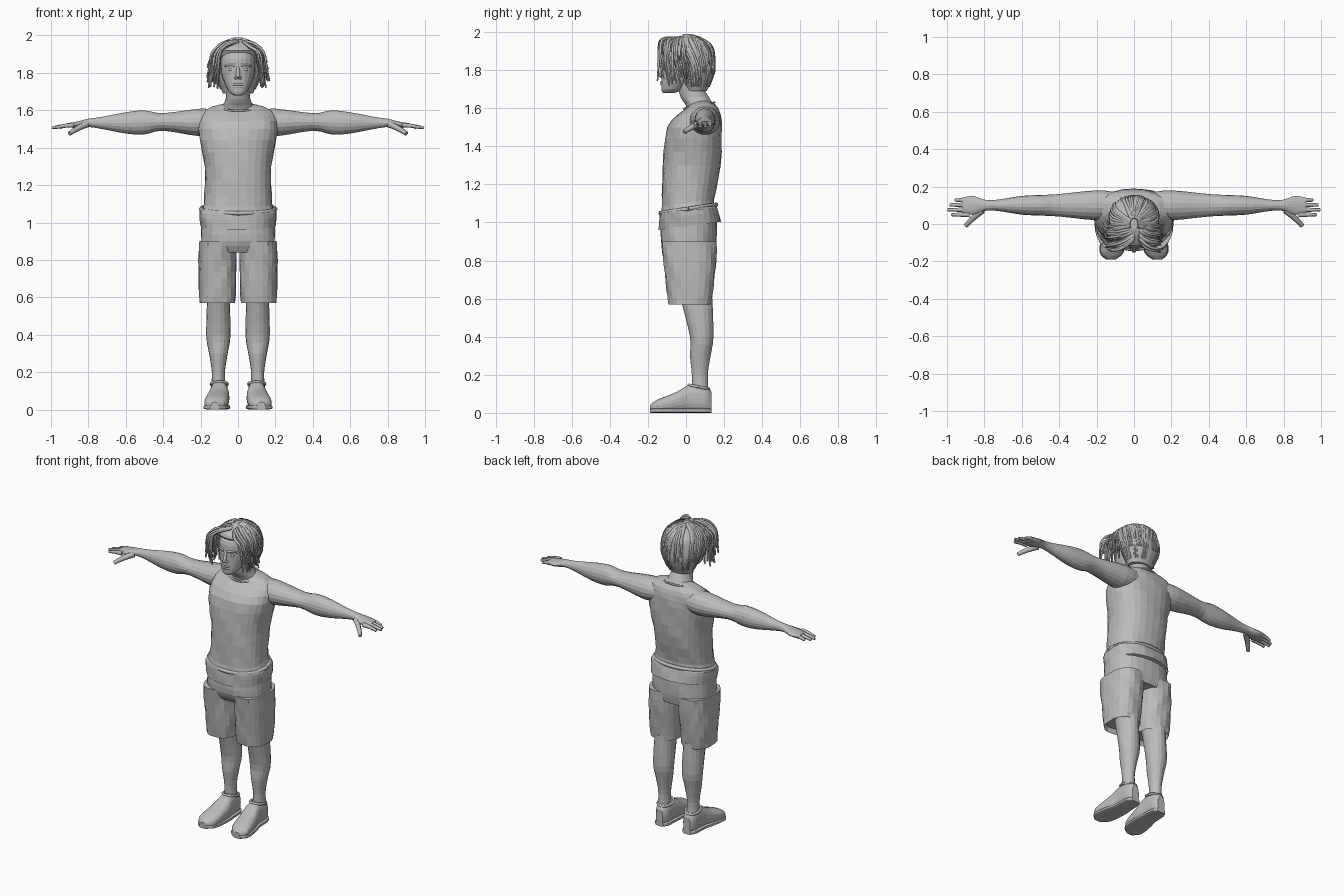
import bpy, bmesh, math, random
from mathutils import Vector

random.seed(4)
if "Cube" in bpy.data.objects:
    bpy.data.objects.remove(bpy.data.objects["Cube"], do_unlink=True)

shade = .5
GREY = (shade, shade, shade, 1)
grey = bpy.data.materials.new("plain grey")
grey.use_nodes = True
grey.diffuse_color = GREY
grey.node_tree.nodes["Principled BSDF"].inputs["Base Color"].default_value = GREY


def smooth_rings(rings, steps=3):
    """Catmull-Rom interpolation between neighbouring rings."""
    result = []
    last = len(rings) - 1
    for i in range(last):
        near = [rings[max(0, min(last, i + k))] for k in (-1, 0, 1, 2)]
        for step in range(steps):
            u = step / steps
            result.append([b + u / 2 * (c - a + u * (2 * a - 5 * b + 4 * c - d + u * (3 * (b - c) + d - a)))
                           for a, b, c, d in zip(*near)])
    return result + [rings[-1]]


def ring_point(axis, ring, angle, middle=0, power=2, swell=1):
    """Point on a rounded cross-section given as (position, half width, low, high)."""
    along, half, low, high = ring
    c, s = math.cos(angle), math.sin(angle)
    a = middle + swell * half * math.copysign(abs(c) ** (2 / power), c)
    b = (low + high) / 2 + swell * (high - low) / 2 * math.copysign(abs(s) ** (2 / power), s)
    return Vector({"x": (along, a, b), "y": (a, along, b), "z": (a, b, along)}[axis])


def loft(name, axis, rings, middle=0, power=2, sides=22, ripple=0, bend=None, hollow=False, mirror=False):
    """Skin a row of rings along an axis; bend moves each point, ripple adds cloth folds."""
    bm = bmesh.new()
    loops = []
    for ring in smooth_rings(rings):
        loop = []
        for k in range(sides):
            angle = math.tau * k / sides
            swell = 1 + ripple * math.sin(5 * angle + 26 * ring[0]) * math.sin(3 * angle + 9 * ring[0])
            point = ring_point(axis, ring, angle, middle, power, swell)
            if bend:
                bend(point)
            loop.append(bm.verts.new(point))
        loops.append(loop)
    for lower, upper in zip(loops, loops[1:]):
        for k in range(sides):
            n = (k + 1) % sides
            bm.faces.new((lower[k], lower[n], upper[n], upper[k]))
    opening = bm.faces.new(loops[0])
    bm.faces.new(loops[-1])
    bmesh.ops.recalc_face_normals(bm, faces=bm.faces)
    if hollow:
        bmesh.ops.inset_region(bm, faces=[opening], thickness=.012)
        bmesh.ops.translate(bm, verts=opening.verts, vec=(0, 0, .03))
    mesh = bpy.data.meshes.new(name)
    bm.to_mesh(mesh)
    bm.free()
    part = bpy.data.objects.new(name, mesh)
    bpy.context.collection.objects.link(part)
    mesh.materials.append(grey)
    if mirror:
        part.modifiers.new("mirror", "MIRROR").use_mirror_merge = False


def tubes(name, paths, radius, taper=1, mirror=False):
    """Tapered tubes along point paths, all in one curve object."""
    curve = bpy.data.curves.new(name, "CURVE")
    curve.dimensions = "3D"
    curve.bevel_depth = radius
    curve.bevel_resolution = 1
    curve.use_fill_caps = True
    curve.resolution_u = 4
    if mirror:
        paths = paths + [[(-x, y, z) for x, y, z in path] for path in paths]
    for path in paths:
        spline = curve.splines.new("NURBS")
        spline.points.add(len(path) - 1)
        spline.use_endpoint_u = True
        spline.order_u = 3
        for i, (target, place) in enumerate(zip(spline.points, path)):
            target.co = (*place, 1)
            target.radius = 1 + (taper - 1) * i / (len(path) - 1)
    part = bpy.data.objects.new(name, curve)
    bpy.context.collection.objects.link(part)
    curve.materials.append(grey)


def band(name, ring, tilt, radius, middle=0, mirror=False):
    """Closed trim around a horizontal ring, rising towards the back by tilt."""
    path = [ring_point("z", ring, math.tau * k / 20, middle) for k in range(21)]
    for point in path:
        point.z += tilt * point.y
    tubes(name, [path], radius, mirror=mirror)


def ball(name, place, size):
    bpy.ops.mesh.primitive_uv_sphere_add(segments=14, ring_count=8, location=place)
    part = bpy.context.object
    part.name, part.scale = name, size
    part.data.materials.append(grey)
    bpy.ops.object.shade_smooth()


# Tank top, whose hem droops at the front
def droop(point):
    point.z += .13 * point.y * max(0, min(1, 12 - 10 * point.z))


loft("tank_top", "z", [(.98, .2, -.14, .18), (1.06, .205, -.14, .165), (1.1, .18, -.13, .15), (1.3, .18, -.12, .18),
                       (1.5, .21, -.1, .19), (1.6, .18, 0, .17), (1.64, .06, .05, .12)],
     power=2.35, sides=28, ripple=.03, bend=droop, hollow=True)
band("hem_fold", (1.07, .2, -.135, .16), .15, .012)
band("neckline", (1.6, .105, -.01, .15), .2, .006)

# Shorts
loft("shorts_seat", "z", [(.84, .19, -.1, .15), (.9, .2, -.13, .16), (1, .195, -.13, .16)],
     power=2.5, sides=28, ripple=.02)
loft("shorts_leg", "z", [(.57, .097, -.09, .13), (.7, .1, -.11, .15), (.8, .1, -.12, .16), (.9, .1, -.13, .16)],
     middle=.11, power=2.5, ripple=.04, hollow=True, mirror=True)

# Lower legs
loft("leg", "z", [(.1, .04, .03, .12), (.2, .035, .03, .115), (.3, .05, .02, .13), (.4, .065, .02, .145),
                  (.6, .06, -.03, .14)], middle=.105, sides=18, mirror=True)


# Shoes and soles, whose toes turn outwards
def toe_out(point):
    point.x -= .13 * min(point.y, 0)


shoe = [(-.19, .02, 0, .04), (-.15, .06, 0, .07), (-.05, .06, 0, .11), (.02, .05, 0, .15), (.1, .045, 0, .15),
        (.135, .025, 0, .11)]
loft("shoe", "y", shoe, middle=.1, power=2.4, bend=toe_out, mirror=True)
loft("shoe_sole", "y", [(along, half + .005, 0, .025) for along, half, low, high in shoe],
     middle=.1, power=4, bend=toe_out, mirror=True)
band("shoe_collar", (.15, .045, .015, .12), -.2, .008, middle=.1, mirror=True)

# Arms and hands
loft("arm", "x", [(.1, .07, 1.48, 1.6), (.2, .08, 1.46, 1.61), (.4, .06, 1.49, 1.585), (.5, .055, 1.47, 1.6),
                  (.6, .05, 1.475, 1.59), (.73, .03, 1.5, 1.565), (.8, .03, 1.51, 1.555), (.86, .05, 1.505, 1.54),
                  (.92, .04, 1.51, 1.53)], middle=.1, sides=18, mirror=True)
fingers = []
for i, reach in enumerate((.975, .995, .985, .955)):
    y = .05 + .026 * i
    fingers.append([(.88, y, 1.52), (.93, y, 1.52), (reach, y, 1.506)])
tubes("fingers", fingers, .014, taper=.6, mirror=True)
tubes("thumbs", [[(.81, .075, 1.525), (.86, .035, 1.505), (.9, -.01, 1.475)]], .019, taper=.6, mirror=True)

# Neck, head and face
loft("neck", "z", [(1.56, .12, 0, .17), (1.61, .09, 0, .15), (1.66, .066, -.03, .12), (1.74, .06, -.05, .07)])
loft("head", "z", [(1.68, .02, -.12, -.06), (1.7, .05, -.13, -.02), (1.78, .085, -.13, .07), (1.83, .092, -.13, .09),
                   (1.9, .09, -.12, .1), (1.96, .05, -.06, .06)], power=2.2)
tubes("nose", [[(0, -.12, 1.835), (0, -.138, 1.8), (0, -.143, 1.775)]], .009, taper=1.4)
for name, z in (("upper_lip", 1.738), ("lower_lip", 1.726)):
    tubes(name, [[(-.025, -.122, z), (0, -.138, z), (.025, -.122, z)]], .006)
tubes("eyebrows", [[(.015, -.128, 1.84), (.04, -.126, 1.846), (.07, -.1, 1.836)]], .008, taper=.6, mirror=True)
for side, name in ((-1, "right"), (1, "left")):
    ball(name + "_eye", (side * .037, -.114, 1.818), (.017, .012, .009))
    ball(name + "_nostril", (side * .011, -.134, 1.773), (.01, .01, .008))

# Hair: a full cap, loose locks over it, and a parted fringe
cap = [(1.69, .08, 0, .11), (1.78, .12, -.04, .15), (1.85, .13, -.06, .15), (1.92, .12, -.12, .14),
       (1.96, .08, -.08, .09), (1.98, .02, -.03, .03)]
loft("hair_cap", "z", cap)
locks = []
for lock in range(64):
    angle = math.radians(random.uniform(-20, 200))
    drift = random.uniform(-.04, .04)
    hanging = smooth_rings(cap[random.randint(0, 1):])[::-2]
    locks.append([ring_point("z", ring, angle + drift * i) for i, ring in enumerate(hanging)])
tubes("hair_locks", locks, .011, taper=.4)

fringe = []
for lock in range(110):
    side = random.choice((-1, 1))
    y = random.uniform(-.135, .01)
    out = side * random.uniform(.105, .16)
    tip = random.uniform(1.715, 1.86)
    fringe.append([(.015 + side * .015, y * .6, 1.968), (out * .45, y, random.uniform(1.935, 1.977)),
                   (out * .9, y - .01, 1.915), (out * .95, y - .01, (1.9 + tip) / 2),
                   (out * random.uniform(.95, 1.1), y + random.uniform(-.02, .02), tip)])
tubes("hair_fringe", fringe, .009, taper=.5)
